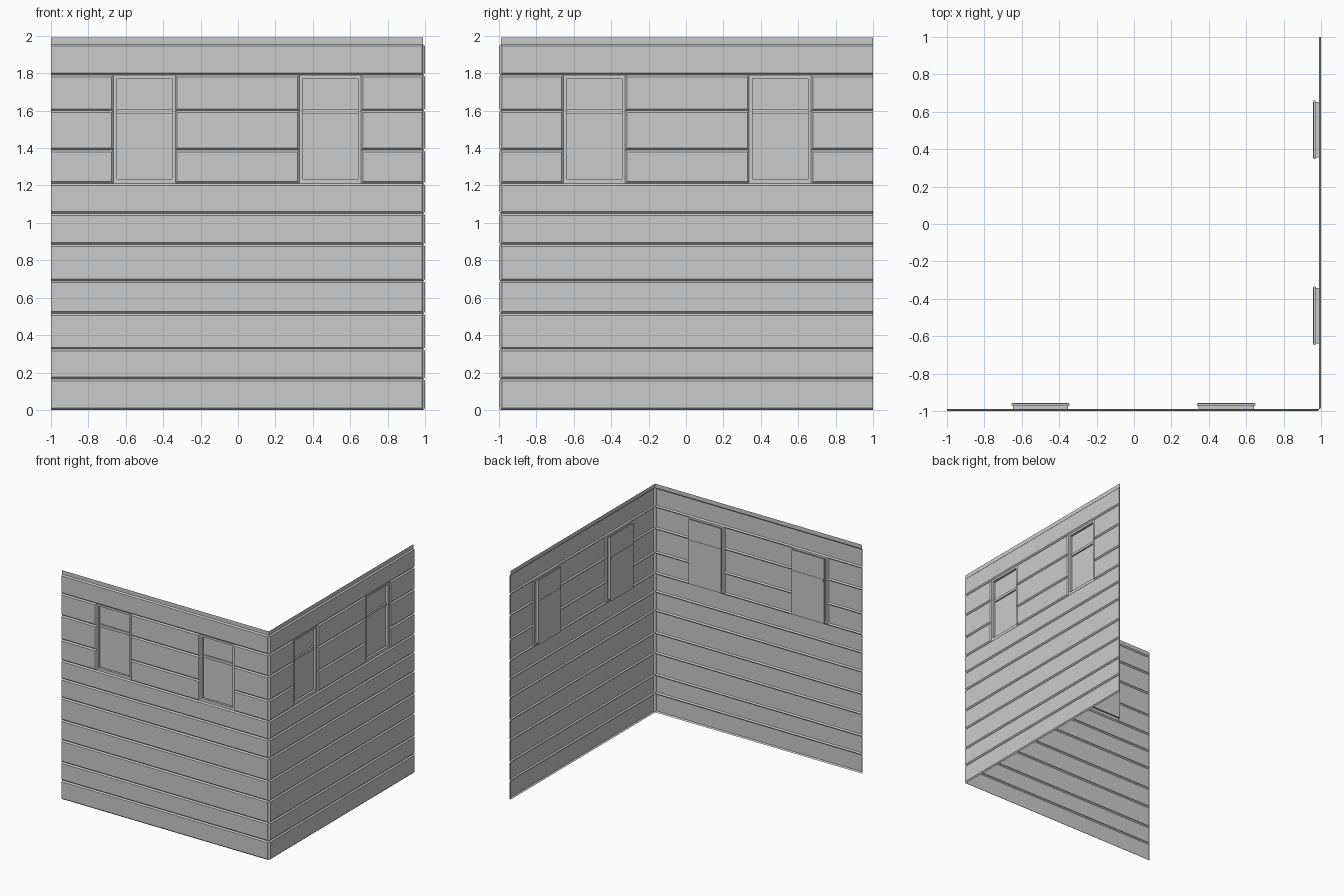
import bpy, bmesh

if "Cube" in bpy.data.objects:
    bpy.data.objects.remove(bpy.data.objects["Cube"])

BASE = 0.01      # groove depth behind the plank faces
BEV = 0.010      # plank edge bevel
ROWS = [0, .165, .325, .515, .69, .885, 1.05, 1.21, 1.39, 1.6, 1.79, 1.955]
TOP = 1.99


def front_map(u, d, z):
    return (u - 1, -1 + d, z)


def right_map(u, d, z):
    return (1 - d, u - 0.99, z)


def new_object(name, bm):
    bmesh.ops.remove_doubles(bm, verts=bm.verts, dist=1e-5)
    me = bpy.data.meshes.new(name)
    bm.to_mesh(me)
    bm.free()
    ob = bpy.data.objects.new(name, me)
    bpy.context.collection.objects.link(ob)
    return ob


def ring(bm, place, u0, u1, z0, z1, d):
    return [bm.verts.new(place(u, d, z)) for u, z in
            ((u0, z0), (u1, z0), (u1, z1), (u0, z1))]


def loft(bm, rings, cap=True):
    for a, b in zip(rings, rings[1:]):
        for i in range(4):
            j = (i + 1) % 4
            if (a[i].co - b[i].co).length + (a[j].co - b[j].co).length > 1e-6:
                bm.faces.new((a[i], a[j], b[j], b[i]))
    if cap:
        bm.faces.new(rings[-1])


def plank(bm, place, u0, u1, z0, z1, left, right):
    # raised siding board with bevelled edges
    loft(bm, [ring(bm, place, u0, u1, z0, z1, BASE),
              ring(bm, place, u0 + left, u1 - right, z0 + BEV, z1 - BEV, 0)])


def build_wall(name, place, left, right):
    W = 1.99
    centres = (0.5, 1.493)
    bm = bmesh.new()
    for z0, z1 in zip(ROWS, ROWS[1:]):
        if 1.2 < z0 < 1.7:
            # boards broken by the two windows
            a, b = centres
            plank(bm, place, 0, a - .165, z0, z1, left, BEV)
            plank(bm, place, a + .165, b - .165, z0, z1, BEV, BEV)
            plank(bm, place, b + .165, W, z0, z1, BEV, right)
        else:
            plank(bm, place, 0, W, z0, z1, left, right)
    # recessed strip along the top
    bm.faces.new(ring(bm, place, 0, W, ROWS[-1], TOP, BASE))
    new_object(name + "_siding", bm)

    for n, c in enumerate(centres):
        # recessed window: casing, jamb, rebate and pane
        bm = bmesh.new()
        steps = [(.165, 1.21, 1.79, BASE), (.148, 1.235, 1.772, BASE),
                 (.148, 1.235, 1.772, .03), (.156, 1.222, 1.785, .03),
                 (.156, 1.222, 1.785, .04)]
        loft(bm, [ring(bm, place, c - h, c + h, z0, z1, d)
                  for h, z0, z1, d in steps])
        new_object(f"{name}_window_{n + 1}", bm)
        # cross bar between the sashes
        bm = bmesh.new()
        loft(bm, [ring(bm, place, c - .15, c + .15, 1.585, 1.607, d)
                  for d in (.043, .027)])
        bm.faces.new(ring(bm, place, c - .15, c + .15, 1.585, 1.607, .043)[::-1])
        new_object(f"{name}_window_bar_{n + 1}", bm)


build_wall("front_wall", front_map, 0, 0.006)
build_wall("right_wall", right_map, 0.006, 0)
